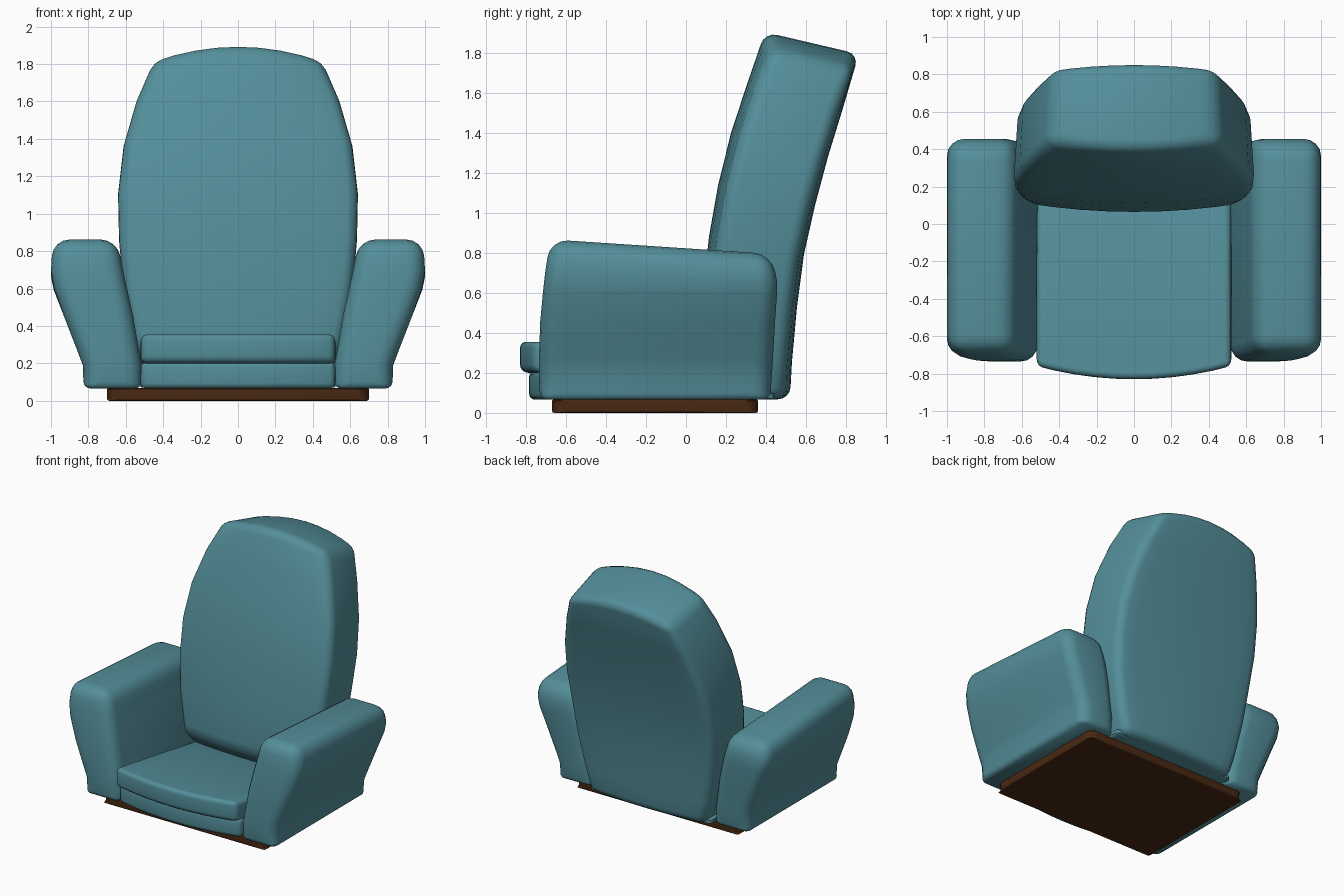
import bpy, bmesh, math

if "Cube" in bpy.data.objects:
    bpy.data.objects.remove(bpy.data.objects["Cube"])


def material(name, rgb):
    m = bpy.data.materials.new(name)
    m.diffuse_color = (*rgb, 1)
    m.use_nodes = True
    m.node_tree.nodes["Principled BSDF"].inputs["Base Color"].default_value = m.diffuse_color
    return m


teal = material("teal fabric", (0.088, 0.272, 0.322))
brown = material("dark brown wood", (0.065, 0.021, 0.006))


def loft(name, mat, levels, r, n=1, front=0.0, back=0.0, crown=0.0,
         taper=1.0, w_bottom=1.0, w_top=1.0, mirror=False):
    """Stack box sections (y_front, z_front, y_back, z_back, x0, x1), then round the sharp edges.
    front/back bulge the faces, crown domes the top, w_* scale the rounding of the end loops."""
    bm = bmesh.new()
    rings = []
    for k, (yf, zf, yb, zb, x0, x1) in enumerate(levels):
        mid, half = (x0 + x1) / 2, (x1 - x0) / 2
        dome = crown if k == len(levels) - 1 else crown * 0.4 * k / len(levels)
        f, b = [], []
        for i in range(n + 1):
            u = 2 * i / n - 1
            c = 1 - u * u
            f.append(bm.verts.new((mid + half * u, yf - front * c, zf + dome * c)))
            b.append(bm.verts.new((mid + half * u * taper, yb + back * c, zb + dome * c)))
        rings.append(f + b[::-1])
    m = 2 * n + 2
    for a, b in zip(rings, rings[1:]):
        for i in range(m):
            j = (i + 1) % m
            bm.faces.new((a[i], a[j], b[j], b[i]))
    for ring in (rings[0], rings[-1]):
        for i in range(n):
            bm.faces.new((ring[i], ring[i + 1], ring[m - 2 - i], ring[m - 1 - i]))
    bmesh.ops.recalc_face_normals(bm, faces=bm.faces)

    # rounding weight on sharp edges only
    lay = bm.edges.layers.float.new("bevel_weight_edge")
    low, high = set(rings[0]), set(rings[-1])
    for e in bm.edges:
        if e.calc_face_angle(0) > math.radians(32):
            vs = set(e.verts)
            e[lay] = w_bottom if vs <= low else w_top if vs <= high else 1.0

    me = bpy.data.meshes.new(name)
    bm.to_mesh(me)
    bm.free()
    me.materials.append(mat)
    ob = bpy.data.objects.new(name, me)
    bpy.context.collection.objects.link(ob)
    bpy.ops.object.select_all(action='DESELECT')
    ob.select_set(True)
    bpy.context.view_layer.objects.active = ob
    bev = ob.modifiers.new("rounding", 'BEVEL')
    bev.limit_method = 'WEIGHT'
    bev.width = r
    bev.segments = 4
    bev.use_clamp_overlap = False
    if mirror:
        mir = ob.modifiers.new("mirror", 'MIRROR')
        mir.use_mirror_merge = False
    for mod in list(ob.modifiers):
        bpy.ops.object.modifier_apply(modifier=mod.name)
    bpy.ops.object.shade_smooth_by_angle(angle=math.radians(40))
    return ob


# wooden plinth
loft("plinth", brown, [(-0.67, 0, 0.36, 0, -0.7, 0.7),
                       (-0.67, 0.068, 0.36, 0.068, -0.7, 0.7)],
     0.07, w_bottom=0.15, w_top=0.15)

# seat base and sloping cushion
loft("seat_base", teal, [(-0.715, 0.066, 0.44, 0.066, -0.52, 0.52),
                         (-0.715, 0.21, 0.44, 0.10, -0.52, 0.52)],
     0.03, n=10, front=0.07)
loft("seat_cushion", teal, [(-0.76, 0.205, 0.26, 0.09, -0.52, 0.52),
                            (-0.76, 0.36, 0.26, 0.19, -0.52, 0.52)],
     0.035, n=10, front=0.07)

# flared armrests
loft("armrests", teal, [
    (-0.73, 0.066, 0.42, 0.066, 0.515, 0.825),
    (-0.735, 0.19, 0.43, 0.19, 0.515, 0.83),
    (-0.735, 0.27, 0.435, 0.27, 0.53, 0.86),
    (-0.73, 0.45, 0.445, 0.45, 0.56, 0.93),
    (-0.715, 0.61, 0.455, 0.59, 0.595, 0.985),
    (-0.705, 0.70, 0.455, 0.66, 0.615, 1.0),
    (-0.68, 0.868, 0.43, 0.795, 0.645, 0.99)],
    0.09, w_bottom=0.4, mirror=True)

# tall curved backrest
spine = [
    (0.30, 0.068, 0.49, 0.068, 0.50),
    (0.105, 0.30, 0.50, 0.25, 0.56),
    (0.13, 0.60, 0.525, 0.52, 0.615),
    (0.16, 0.87, 0.56, 0.78, 0.64),
    (0.205, 1.12, 0.615, 1.02, 0.645),
    (0.27, 1.38, 0.68, 1.26, 0.615),
    (0.35, 1.62, 0.755, 1.50, 0.545),
    (0.44, 1.825, 0.835, 1.715, 0.455)]
loft("backrest", teal, [(*s[:4], -s[4], s[4]) for s in spine],
     0.06, n=8, front=0.045, back=0.03, crown=0.08, taper=0.96)
